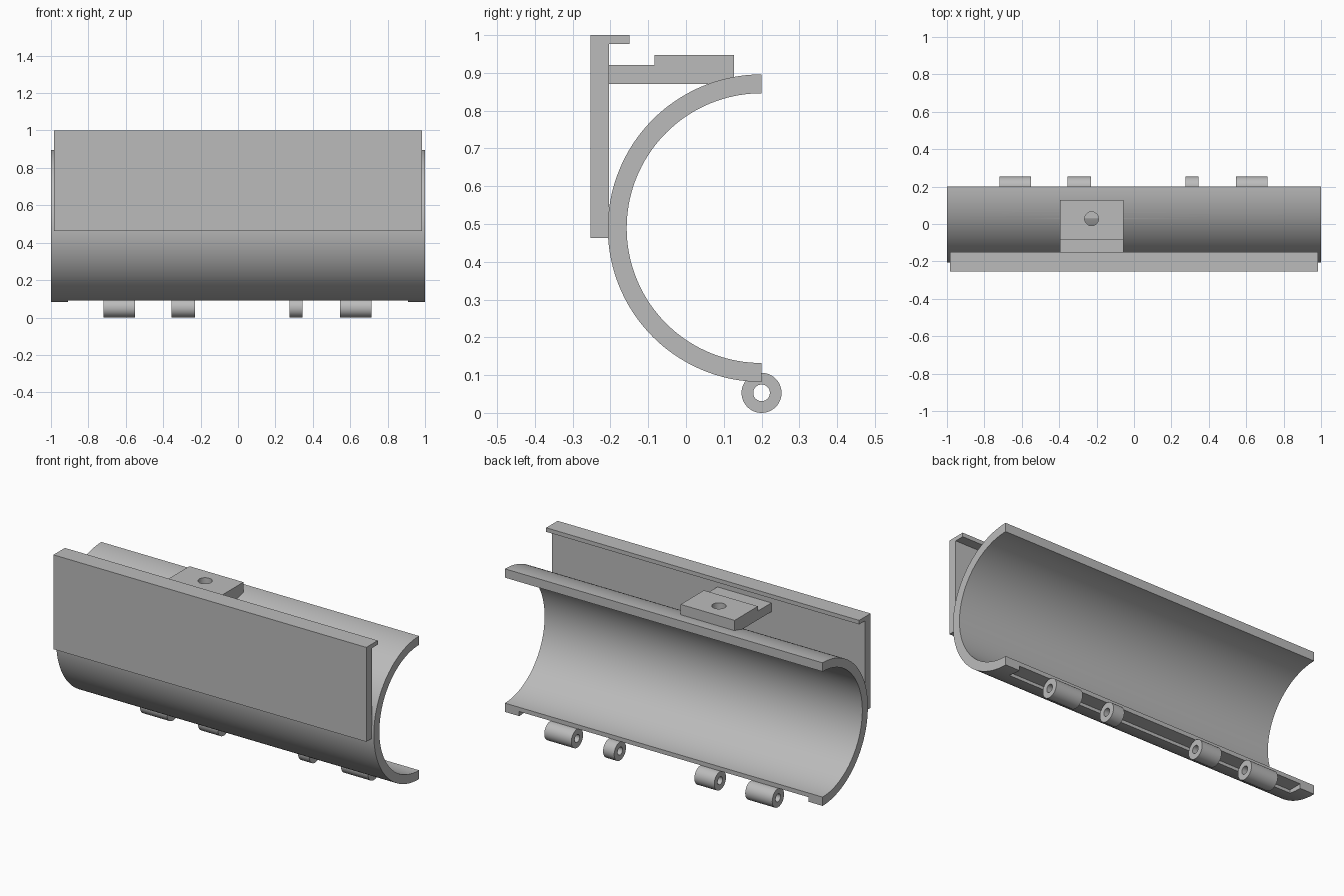
import bpy, bmesh, math

if "Cube" in bpy.data.objects:
    bpy.data.objects.remove(bpy.data.objects["Cube"], do_unlink=True)

# Single plain grey finish
grey = bpy.data.materials.new("plain grey")
grey.use_nodes = True
colour = (0.5, 0.5, 0.5, 1)
grey.diffuse_color = colour
grey.node_tree.nodes["Principled BSDF"].inputs["Base Color"].default_value = colour


def arc(cy, cz, r, start, end, steps):
    """Points (y, z) on an arc, angles in degrees."""
    angles = [math.radians(start + (end - start) * i / steps) for i in range(steps + 1)]
    return [(cy + r * math.cos(a), cz + r * math.sin(a)) for a in angles]


def extrude(name, profile, x0, x1):
    """Extrude a (y, z) profile along x."""
    bm = bmesh.new()
    face = bm.faces.new([bm.verts.new((x0, y, z)) for y, z in profile])
    moved = bmesh.ops.extrude_face_region(bm, geom=[face])["geom"]
    bmesh.ops.translate(bm, vec=(x1 - x0, 0, 0),
                        verts=[g for g in moved if isinstance(g, bmesh.types.BMVert)])
    bmesh.ops.recalc_face_normals(bm, faces=bm.faces)
    mesh = bpy.data.meshes.new(name)
    bm.to_mesh(mesh)
    bm.free()
    obj = bpy.data.objects.new(name, mesh)
    bpy.context.collection.objects.link(obj)
    mesh.materials.append(grey)
    return obj


def cut(obj, cutter):
    mod = obj.modifiers.new("cut", "BOOLEAN")
    mod.operation = "DIFFERENCE"
    mod.solver = "EXACT"
    mod.object = cutter
    cutter.hide_render = True
    cutter.hide_set(True)


def smooth(obj):
    bpy.ops.object.select_all(action="DESELECT")
    obj.select_set(True)
    bpy.context.view_layer.objects.active = obj
    for mod in list(obj.modifiers):
        bpy.ops.object.modifier_apply(modifier=mod.name)
    bpy.ops.object.shade_smooth_by_angle(angle=math.radians(30))


# Half-pipe shell, open to the back
CY, CZ = 0.2, 0.489
shell = extrude("shell", arc(CY, CZ, 0.407, 90, 270, 72) + arc(CY, CZ, 0.357, 270, 90, 72), -1, 1)

# Front plate with a top lip
plate = extrude("front_plate", [(-0.253, 0.463), (-0.204, 0.463), (-0.204, 0.977),
                                (-0.15, 0.977), (-0.15, 1), (-0.253, 1)], -0.985, 0.985)

# Stepped bracket joining plate and shell
bracket = extrude("bracket", [(-0.204, 0.871), (0.057, 0.871), (0.127, 0.885), (0.127, 0.948),
                              (-0.083, 0.948), (-0.083, 0.921), (-0.204, 0.921)], -0.395, -0.055)

# Clearance groove under the lower edge
groove = extrude("groove_cutter", [(0.12, 0.05), (0.25, 0.05), (0.25, 0.108), (0.12, 0.108)],
                 -0.91, 0.91)
cut(shell, groove)

# Blind screw hole
bpy.ops.mesh.primitive_cylinder_add(vertices=48, radius=0.037, depth=0.2,
                                    location=(-0.227, 0.028, 0.959))
hole = bpy.context.object
hole.name = "screw_hole_cutter"
hole.data.materials.append(grey)
cut(shell, hole)
cut(bracket, hole)

# Hinge knuckles: thick tubes on one axis
for i, (x0, x1) in enumerate([(-0.72, -0.55), (-0.355, -0.23), (0.275, 0.345), (0.545, 0.715)]):
    bm = bmesh.new()
    n = 48
    rings = []
    for x, r in [(x0, 0.053), (x1, 0.053), (x1, 0.022), (x0, 0.022)]:
        rings.append([bm.verts.new((x, y, z)) for y, z in arc(CY, 0.053, r, 0, 360, n)[:-1]])
    for a, b in zip(rings, rings[1:] + rings[:1]):
        for k in range(n):
            m = (k + 1) % n
            bm.faces.new((a[k], a[m], b[m], b[k]))
    bmesh.ops.recalc_face_normals(bm, faces=bm.faces)
    mesh = bpy.data.meshes.new("hinge_knuckle")
    bm.to_mesh(mesh)
    bm.free()
    mesh.materials.append(grey)
    knuckle = bpy.data.objects.new(f"hinge_knuckle_{i + 1}", mesh)
    bpy.context.collection.objects.link(knuckle)
    smooth(knuckle)

for part in (shell, plate, bracket):
    smooth(part)
for cutter in (groove, hole):
    bpy.data.objects.remove(cutter, do_unlink=True)
